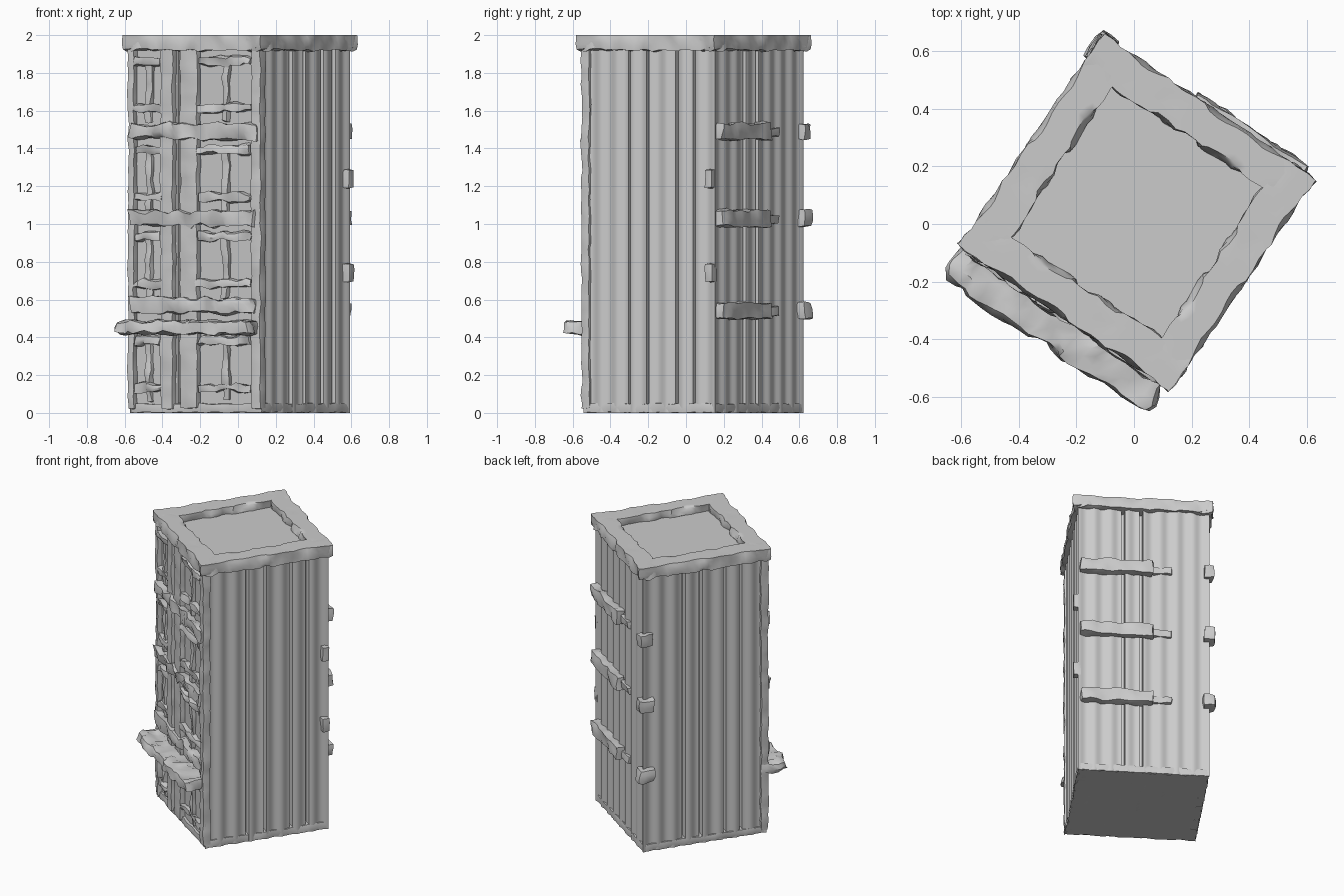
import bpy, bmesh, math
from mathutils import Matrix, Vector, noise

cube = bpy.data.objects.get("Cube")
if cube:
    bpy.data.objects.remove(cube, do_unlink=True)

# The tower is square in plan and turned about the vertical axis
PLACE = Matrix.Translation((0.01, 0.04, 0)) @ Matrix.Rotation(math.radians(-34), 4, 'Z')
H = 0.42

stone = bpy.data.materials.new("plain_grey")
stone.use_nodes = True
stone.diffuse_color = (0.6, 0.6, 0.6, 1)
stone.node_tree.nodes["Principled BSDF"].inputs["Base Color"].default_value = (0.6, 0.6, 0.6, 1)


def finish(name, bm, angle=40):
    for v in bm.verts:
        v.co.z = min(2.0, max(0.0, v.co.z))
    bm.transform(PLACE)
    bmesh.ops.recalc_face_normals(bm, faces=bm.faces)
    mesh = bpy.data.meshes.new(name)
    bm.to_mesh(mesh)
    bm.free()
    mesh.materials.append(stone)
    ob = bpy.data.objects.new(name, mesh)
    bpy.context.collection.objects.link(ob)
    bpy.ops.object.select_all(action='DESELECT')
    ob.select_set(True)
    bpy.context.view_layer.objects.active = ob
    bpy.ops.object.shade_smooth_by_angle(angle=math.radians(angle))


def rough_box(bm, lo, hi, rough=0.02, step=0.035, rounds=1):
    """Box with eroded, uneven surfaces, added to bm."""
    part = bmesh.new()
    lo, hi = Vector(lo), Vector(hi)
    size = hi - lo
    bmesh.ops.create_cube(part, size=1)
    for v in part.verts:
        v.co = lo + Vector((v.co[i] + 0.5) * size[i] for i in range(3))
    for axis in range(3):
        n = max(2, round(size[axis] / step))
        normal = Vector((0, 0, 0))
        normal[axis] = 1
        for k in range(1, n):
            bmesh.ops.bisect_plane(part, geom=part.verts[:] + part.edges[:] + part.faces[:],
                                   plane_co=lo + normal * size[axis] * k / n, plane_no=normal)
    for _ in range(rounds):
        bmesh.ops.smooth_vert(part, verts=part.verts, factor=0.4,
                              use_axis_x=True, use_axis_y=True, use_axis_z=True)
    for v in part.verts:
        v.co += noise.noise_vector(v.co * 14) * rough
    mesh = bpy.data.meshes.new("scratch")
    part.to_mesh(mesh)
    part.free()
    bm.from_mesh(mesh)
    bpy.data.meshes.remove(mesh)


# Ribbed shaft: plan outline with soft ribs and narrow slots, extruded upward
def outline_side(turn, slots, ribbed=True):
    rot = Matrix.Rotation(turn, 2)
    marks = [(-H + 0.0105 * k, 0.0) for k in range(80)]
    marks = [m for m in marks if all(abs(m[0] - s) > 0.014 for s in slots)]
    for s in slots:
        marks += [(s - 0.01, 0), (s - 0.009, 0.05), (s + 0.009, 0.05), (s + 0.01, 0)]
    points = []
    for t, depth in sorted(marks):
        wave = 0.007 * (1 - math.cos(2 * math.pi * (t + H) / 0.105)) if ribbed else 0.018
        if abs(t) > H - 0.005:
            wave = 0
        points.append(rot @ Vector((t, -H + wave + depth)))
    return points


quarter = math.pi / 2
plan = (outline_side(0, [-0.115], False)
        + outline_side(quarter, [-0.13, -0.01, 0.17, 0.28])
        + outline_side(2 * quarter, [-0.13, -0.015])
        + outline_side(3 * quarter, [-0.14, -0.025, 0.14, 0.25]))
bm = bmesh.new()
base = bm.faces.new([bm.verts.new((p.x, p.y, 0)) for p in plan])
top = bmesh.ops.extrude_face_region(bm, geom=[base])
bmesh.ops.translate(bm, vec=(0, 0, 1.95),
                    verts=[g for g in top["geom"] if isinstance(g, bmesh.types.BMVert)])
finish("ribbed_shaft", bm)

# Solid plinth closing the slots at the ground
bm = bmesh.new()
rough_box(bm, (-H, -H, 0), (H, H, 0.05), 0.008)
finish("plinth", bm)

# Raised roof edge around the sunken roof
bm = bmesh.new()
for side in range(4):
    strip = bmesh.new()
    rough_box(strip, (-0.445, -0.445, 1.92), (0.445, -0.315, 2.01), 0.022)
    strip.transform(Matrix.Rotation(side * quarter, 4, 'Z'))
    mesh = bpy.data.meshes.new("scratch")
    strip.to_mesh(mesh)
    strip.free()
    bm.from_mesh(mesh)
    bpy.data.meshes.remove(mesh)
finish("roof_edge", bm)

# Facade floor bands
bm = bmesh.new()
for z in (0.57, 1.03, 1.49):
    rough_box(bm, (-0.41, -0.45, z - 0.04), (0.4, -0.39, z + 0.04), 0.026)
finish("facade_bands", bm)

# Facade piers between the window columns
bm = bmesh.new()
for u0, u1 in ((-0.425, -0.385), (-0.22, -0.135), (-0.095, 0.02), (0.36, 0.425)):
    rough_box(bm, (u0, -0.435, 0.02), (u1, -0.38, 1.95), 0.008)
finish("facade_piers", bm)

# Window sills, lintels and mullions on each storey
bm = bmesh.new()
for z in (0.06, 0.61, 1.07, 1.54):
    for u0, u1 in ((-0.39, -0.21), (0.02, 0.36)):
        for dz in (0.05, 0.3):
            rough_box(bm, (u0, -0.435, z + dz), (u1, -0.38, z + dz + 0.045), 0.024)
        mid = (u0 + u1) / 2
        rough_box(bm, (mid - 0.02, -0.425, z), (mid + 0.02, -0.38, z + 0.34), 0.015)
finish("window_frames", bm)

# Canopy over the entrance storey
bm = bmesh.new()
rough_box(bm, (-0.43, -0.56, 0.42), (0.42, -0.38, 0.485), 0.028)
finish("canopy", bm)

# Rear bands and corner brackets
bm = bmesh.new()
for z in (0.54, 1.03, 1.49):
    rough_box(bm, (-0.06, 0.4, z - 0.045), (0.41, 0.465, z + 0.045), 0.016)
    rough_box(bm, (-0.18, 0.4, z - 0.03), (-0.04, 0.43, z + 0.02), 0.012)
    rough_box(bm, (-0.455, 0.35, z - 0.045), (-0.38, 0.455, z + 0.045), 0.016)
finish("rear_bands", bm)

# Small side brackets near the rear corner
bm = bmesh.new()
for z in (0.74, 1.24):
    rough_box(bm, (0.4, 0.37, z - 0.05), (0.45, 0.42, z + 0.05), 0.006)
finish("side_brackets", bm)
